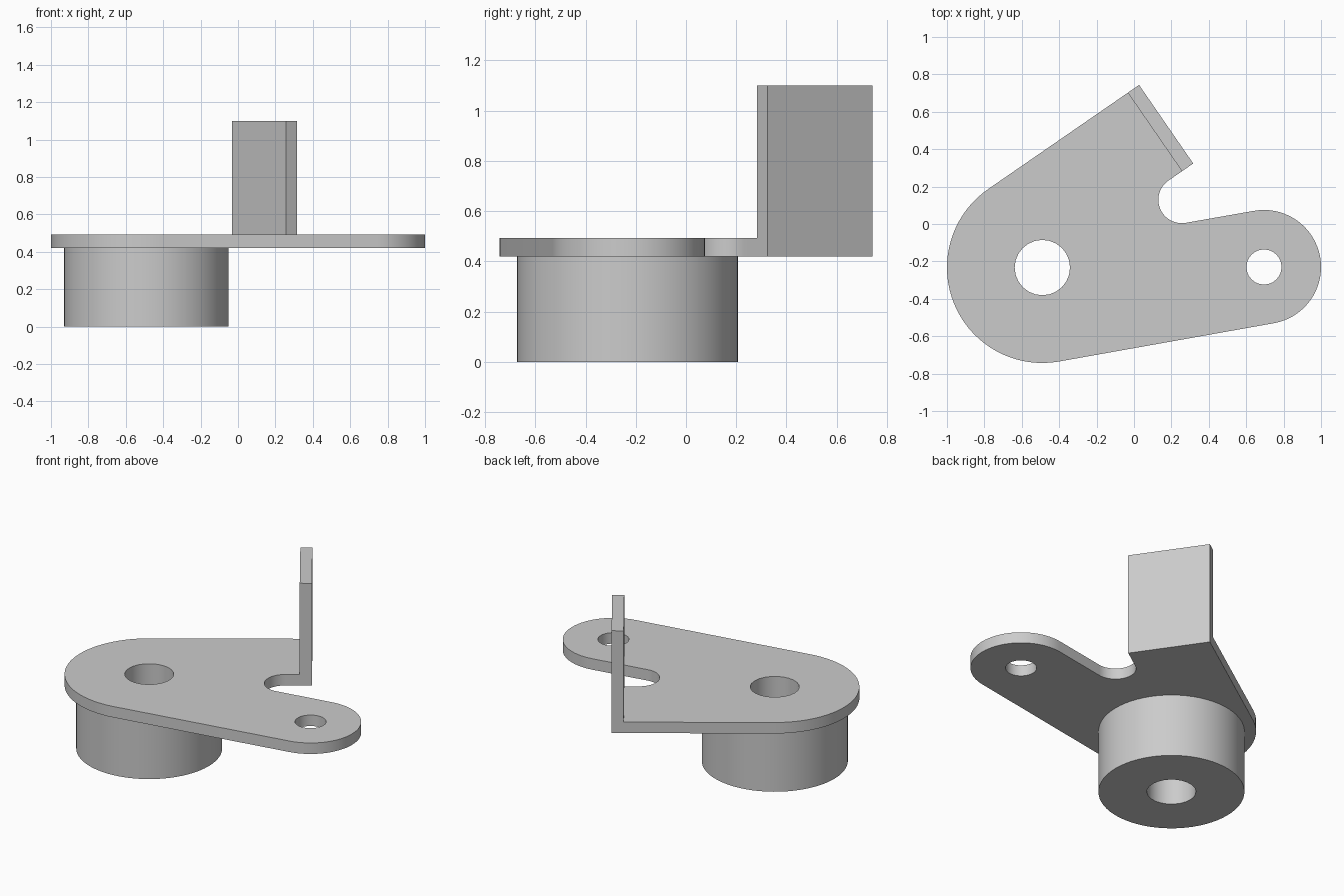
import bpy, bmesh
from math import radians, sin, cos, asin, degrees
from mathutils import Vector

cube = bpy.data.objects.get("Cube")
if cube:
    bpy.data.objects.remove(cube, do_unlink=True)

grey = bpy.data.materials.new("plain grey")
grey.use_nodes = True
grey.diffuse_color = (0.6, 0.6, 0.6, 1)
grey.node_tree.nodes["Principled BSDF"].inputs["Base Color"].default_value = (0.6, 0.6, 0.6, 1)

# Main dimensions
HUB, HUB_R = Vector((-0.49, -0.233)), 0.51
TIP, TIP_R = Vector((0.695, -0.23)), 0.305
BORE_R, PIN_R, BOSS_R, NOTCH_R = 0.148, 0.094, 0.44, 0.125
Z_PLATE, THICK, Z_TOP = 0.42, 0.073, 1.10
TAB_ANGLE, TAB_REACH = 34.6, 0.98


def polar(angle):
    return Vector((cos(radians(angle)), sin(radians(angle))))


def arc(center, radius, start, end, steps):
    return [center + radius * polar(start + (end - start) * i / steps) for i in range(steps + 1)]


def circle(center, radius, steps):
    return arc(center, radius, 0, 360, steps)[:-1]


def add_loop(bm, points, z):
    verts = [bm.verts.new((p.x, p.y, z)) for p in points]
    edges = [bm.edges.new((v, verts[i - 1])) for i, v in enumerate(verts)]
    return verts, edges


def fill(bm, edges):
    bmesh.ops.triangle_fill(bm, edges=edges, use_beauty=True, normal=(0, 0, 1))


def raise_faces(bm, faces, height, keep=True):
    """Extrude faces straight up; keep decides if the starting faces stay."""
    result = bmesh.ops.extrude_face_region(bm, geom=faces, use_keep_orig=keep)
    moved = [g for g in result["geom"] if isinstance(g, bmesh.types.BMVert)]
    bmesh.ops.translate(bm, verts=moved, vec=(0, 0, height))
    return [g for g in result["geom"] if isinstance(g, bmesh.types.BMFace)]


def finish(bm, name):
    bmesh.ops.recalc_face_normals(bm, faces=bm.faces[:])
    mesh = bpy.data.meshes.new(name)
    bm.to_mesh(mesh)
    bm.free()
    mesh.materials.append(grey)
    obj = bpy.data.objects.new(name, mesh)
    bpy.context.collection.objects.link(obj)
    bpy.ops.object.select_all(action='DESELECT')
    obj.select_set(True)
    bpy.context.view_layer.objects.active = obj
    bpy.ops.object.shade_smooth_by_angle(angle=radians(30))


# Directions of the arm edges and of the tab
slope = degrees(asin((HUB_R - TIP_R) / (TIP - HUB).length))
along, across = polar(TAB_ANGLE), polar(TAB_ANGLE + 90)
arm_normal = polar(90 + slope)

# Notch centre: one radius away from both the tab edge and the arm edge
a, b = across, arm_normal
da = a.dot(HUB) - NOTCH_R
db = b.dot(TIP) + TIP_R + NOTCH_R
det = a.x * b.y - a.y * b.x
notch = Vector(((da * b.y - a.y * db) / det, (a.x * db - da * b.x) / det))

# Plate with upturned tab
bend = HUB + along * (TAB_REACH - THICK)
end = HUB + along * TAB_REACH
outline = (arc(HUB, HUB_R, 90 + TAB_ANGLE, 270 + slope, 36)
           + arc(TIP, TIP_R, 270 + slope, 450 + slope, 36)
           + arc(notch, NOTCH_R, 270 + slope, 90 + TAB_ANGLE, 24)
           + [bend, bend + across * HUB_R])
bm = bmesh.new()
verts, edges = add_loop(bm, outline, Z_PLATE)
for center, radius, steps in ((HUB, BORE_R, 24), (TIP, PIN_R, 24)):
    edges += add_loop(bm, circle(center, radius, steps), Z_PLATE)[1]
fill(bm, edges)
outer = [bm.verts.new((p.x, p.y, Z_PLATE)) for p in (end, end + across * HUB_R)]
bm.faces.new((verts[-2], outer[0], outer[1], verts[-1]))
top = raise_faces(bm, bm.faces[:], THICK)


def in_tab(vert):
    offset = vert.co.xy - bend
    return offset.dot(along) > -0.001 and offset.dot(across) > -0.001


tab_top = [f for f in top if all(in_tab(v) for v in f.verts)]
raise_faces(bm, tab_top, Z_TOP - Z_PLATE - THICK, keep=False)
finish(bm, "bracket_plate")

# Hollow boss under the plate
bm = bmesh.new()
rim = (add_loop(bm, circle(HUB, BOSS_R, 64), 0)[1]
       + add_loop(bm, circle(HUB, BORE_R, 24), 0)[1])
fill(bm, rim)
raise_faces(bm, bm.faces[:], Z_PLATE)
finish(bm, "boss")
